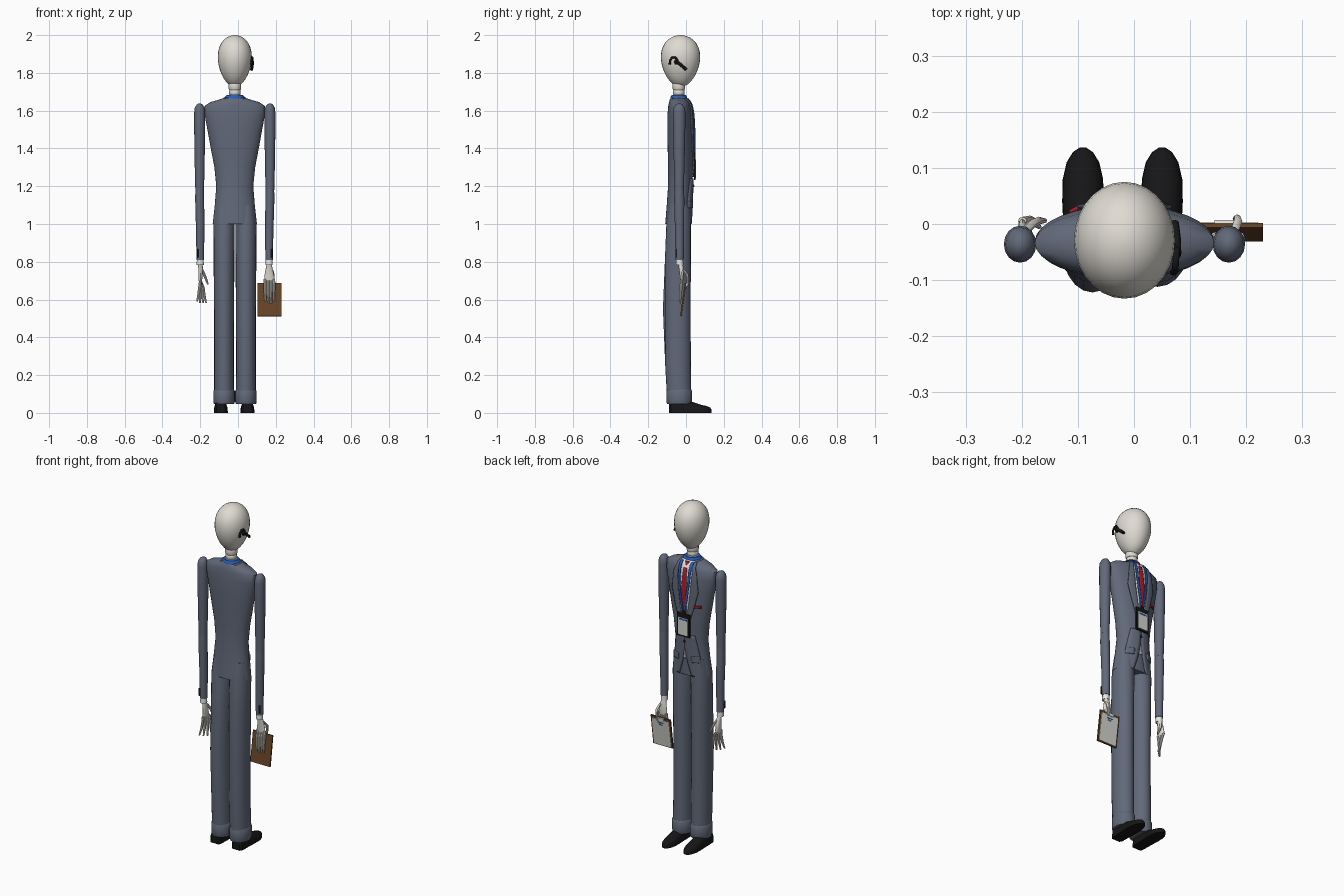
import bpy, bmesh, math
from mathutils import Vector, Matrix

if "Cube" in bpy.data.objects:
    bpy.data.objects.remove(bpy.data.objects["Cube"])

def material(name, r, g, b):
    m = bpy.data.materials.new(name)
    m.diffuse_color = (r, g, b, 1)
    m.use_nodes = True
    m.node_tree.nodes["Principled BSDF"].inputs["Base Color"].default_value = m.diffuse_color
    return m

SUIT = material("suit_grey", 0.12, 0.14, 0.19)
BONE = material("pale_bone", 0.74, 0.71, 0.65)
BLACK = material("black", 0.008, 0.008, 0.009)
BROWN = material("board_brown", 0.14, 0.058, 0.02)
BLUE = material("lanyard_blue", 0.02, 0.11, 0.52)
RED = material("tie_red", 0.42, 0.012, 0.02)
WHITE = material("shirt_white", 0.82, 0.82, 0.82)
PAPER = material("paper", 0.66, 0.66, 0.62)
CX = -0.017

def finish(name, bm, mat, smooth=True):
    bmesh.ops.recalc_face_normals(bm, faces=bm.faces)
    me = bpy.data.meshes.new(name)
    bm.to_mesh(me)
    bm.free()
    me.materials.append(mat)
    ob = bpy.data.objects.new(name, me)
    bpy.context.collection.objects.link(ob)
    if smooth:
        bpy.ops.object.select_all(action='DESELECT')
        ob.select_set(True)
        bpy.context.view_layer.objects.active = ob
        bpy.ops.object.shade_smooth_by_angle(angle=math.radians(40))
    return ob

def skin(name, rings, mat):
    """Join closed rings of points and cap both ends."""
    bm = bmesh.new()
    vs = [[bm.verts.new(p) for p in r] for r in rings]
    n = len(vs[0])
    for a, b in zip(vs, vs[1:]):
        for i in range(n):
            bm.faces.new((a[i], a[(i + 1) % n], b[(i + 1) % n], b[i]))
    bm.faces.new(vs[0])
    bm.faces.new(vs[-1])
    return finish(name, bm, mat)

def loft(name, sections, mat, n=16):
    """Horizontal ellipses: (x, y, z, rx, ry)."""
    return skin(name, [[(x + rx * math.cos(2 * math.pi * i / n),
                         y + ry * math.sin(2 * math.pi * i / n), z) for i in range(n)]
                       for x, y, z, rx, ry in sections], mat)

def box(name, centre, size, mat, rot=None, local=(0, 0, 0)):
    bm = bmesh.new()
    bmesh.ops.create_cube(bm, size=1)
    m = Matrix.Translation(centre) @ (rot or Matrix()) @ Matrix.Translation(local) @ Matrix.Diagonal((*size, 1))
    bmesh.ops.transform(bm, matrix=m, verts=bm.verts)
    return finish(name, bm, mat, False)

def wire(name, pts, radius, mat):
    cu = bpy.data.curves.new(name, 'CURVE')
    cu.dimensions = '3D'
    cu.bevel_depth, cu.bevel_resolution, cu.use_fill_caps = radius, 2, True
    sp = cu.splines.new('POLY')
    sp.points.add(len(pts) - 1)
    for p, q in zip(sp.points, pts):
        p.co = (*q, 1)
    cu.materials.append(mat)
    ob = bpy.data.objects.new(name, cu)
    bpy.context.collection.objects.link(ob)

# Head: egg, wider at the top
head = []
for i in range(17):
    t = math.pi * (0.02 + 0.96 * i / 16)
    c, s = math.cos(t), math.sin(t)
    k = s * (1 - 0.13 * c) * 0.99
    head.append((CX, -0.029, 1.863 - 0.137 * c, 0.09 * k * (1 + 0.0), 0.104 * k))
head = [(x, y, z, rx * (0.97 + 0.25 * (z - 1.75)), ry * (0.97 + 0.25 * (z - 1.75))) for x, y, z, rx, ry in head]
loft("head", head, BONE, 28)

# Neck rings
for z0, z1, r in ((1.64, 1.685, 0.034), (1.685, 1.71, 0.031), (1.71, 1.75, 0.033)):
    loft("neck_ring", [(CX, -0.038, z0, r - .003, r - .003), (CX, -0.038, z0 + .006, r, r),
                       (CX, -0.038, z1 - .006, r, r), (CX, -0.038, z1, r - .003, r - .003)], BONE)

# Jacket body: (z, half width, front y, back y)
BODY = [(1.0, .117, .028, -.110), (1.1, .106, .030, -.102), (1.2, .098, .033, -.095),
        (1.3, .108, .036, -.095), (1.4, .127, .038, -.097), (1.5, .145, .038, -.099),
        (1.58, .160, .034, -.098), (1.625, .160, .026, -.094), (1.645, .130, .018, -.090),
        (1.658, .085, .008, -.086), (1.668, .056, .002, -.080)]
loft("jacket_body", [(CX, (f + b) / 2, z, w, (f - b) / 2) for z, w, f, b in BODY], SUIT, 32)

def front_y(x, z):
    z = min(max(z, BODY[0][0]), BODY[-1][0])
    for a, b in zip(BODY, BODY[1:]):
        if z <= b[0]:
            t = (z - a[0]) / (b[0] - a[0])
            w, f, k = [a[j] + t * (b[j] - a[j]) for j in (1, 2, 3)]
            return (f + k) / 2 + (f - k) / 2 * math.sqrt(max(0, 1 - (x / w) ** 2))

def drape(name, rows, lift, mat, side=1, thick=0.007):
    """Panel hung on the chest; rows of (z, inner x, outer x) from the centre line."""
    bm = bmesh.new()
    grid = []
    for (z0, a0, b0), (z1, a1, b1) in zip(rows, rows[1:]):
        for k in range(7):
            t = k / 6
            z, a, b = z0 + (z1 - z0) * t, a0 + (a1 - a0) * t, b0 + (b1 - b0) * t
            xs = [a + (b - a) * j / 4 for j in range(5)]
            grid.append([bm.verts.new((CX + side * x, front_y(x, z) + lift, z)) for x in xs])
    for r, s in zip(grid, grid[1:]):
        for j in range(4):
            bm.faces.new((r[j], r[j + 1], s[j + 1], s[j]))
    bmesh.ops.remove_doubles(bm, verts=bm.verts, dist=1e-5)
    ob = finish(name, bm, mat)
    mod = ob.modifiers.new("thickness", 'SOLIDIFY')
    mod.thickness, mod.offset = thick, 0

# Shirt, tie and the gap under the button
drape("shirt_front", [(1.666, -.042, .042), (1.56, -.046, .046), (1.45, -.034, .034), (1.26, -.004, .004)], .001, WHITE)
drape("tie_blade", [(1.63, -.010, .010), (1.5, -.017, .017), (1.36, -.014, .014), (1.27, -.003, .003)], .005, RED)
loft("tie_knot", [(CX, .014, 1.625, .009, .01), (CX, .010, 1.645, .015, .013), (CX, .003, 1.664, .016, .012)], RED, 10)
drape("shirt_gap", [(1.15, -.001, .001), (1.10, -.008, .008)], .003, WHITE)

for s, label in ((-1, "left"), (1, "right")):
    # Lapels, lower jacket fronts, pocket flaps and lanyard straps
    drape(label + "_lapel", [(1.664, .040, .052), (1.60, .046, .074), (1.50, .040, .084), (1.40, .026, .058), (1.25, .002, .010)], .005, SUIT, s)
    drape(label + "_jacket_front", [(1.24, 0, .06), (1.16, .001, .075), (1.08, .016, .088), (1.0, .04, .09)], .003, SUIT, s)
    drape(label + "_pocket_flap", [(1.12, .040, .085), (1.085, .042, .088)], .008, SUIT, s)
    drape(label + "_lanyard_strap", [(1.664, .026, .042), (1.56, .024, .038), (1.46, .013, .026), (1.37, .0, .009)], .010, BLUE, s, .004)
drape("pocket_square", [(1.425, .062, .098), (1.412, .062, .098)], .006, RED, -1)
loft("jacket_button", [(CX, .037, 1.195, .004, .004), (CX, .039, 1.20, .007, .006), (CX, .037, 1.21, .004, .004)], BLACK, 10)

# Collars around the neck
loft("lanyard_neck_band", [(CX, -.038, 1.655, .056, .046), (CX, -.038, 1.672, .053, .044), (CX, -.038, 1.682, .043, .038)], BLUE, 20)
for s in (-1, 1):
    wire("jacket_collar", [(CX + s * .053 * math.sin(a), -.04 - .045 * math.cos(a), 1.663)
                           for a in [0.9 + 1.5 * i / 8 for i in range(9)]], .008, SUIT)

# Badge
box("badge_frame", (CX, .046, 1.30), (.082, .008, .135), BLACK)
box("badge_card", (CX, .0505, 1.292), (.062, .004, .100), PAPER)
box("badge_stripe", (CX, .053, 1.333), (.050, .002, .008), BLUE)
box("badge_clip", (CX, .046, 1.375), (.022, .008, .022), BLACK)

# Arms with shirt cuffs
for ax, label in ((-.203, "left"), (.169, "right")):
    s = 1 if ax > 0 else -1
    wx = ax + (.003 if s < 0 else -.004)
    y = -.036
    loft(label + "_upper_sleeve", [(ax, y, 1.18, .023, .024), (ax, y, 1.3, .026, .028), (ax, y, 1.5, .029, .032),
         (ax, y, 1.59, .029, .033), (ax, y, 1.615, .026, .030), (ax, y, 1.632, .016, .019), (ax, y, 1.638, .005, .006)], SUIT)
    loft(label + "_lower_sleeve", [(wx, -.034, .81, .020, .022), (wx, -.034, .95, .022, .024),
         (ax, y, 1.14, .024, .027), (ax, y, 1.19, .022, .024)], SUIT)
    loft(label + "_shirt_cuff", [(wx, -.034, .782, .019, .020), (wx, -.034, .815, .018, .019)], WHITE)
    box(label + "_cuff_buttons", (wx + s * .012, -.053, .846), (.010, .006, .045), BLACK)

def finger(name, pts, r=.007):
    loft(name, [(x, y, z, r * k, r * k) for (x, y, z), k in zip(pts, (1.1, 1.15, 1, .6))], BONE, 8)

# Relaxed left hand
loft("left_palm", [(-.199, -.03, .79, .012, .013), (-.198, -.022, .755, .012, .019), (-.199, -.018, .71, .010, .027), (-.2, -.018, .69, .007, .026)], BONE, 12)
for i in range(4):
    y = -.040 + .015 * i
    tip = -.217 + .016 * i
    finger("left_finger", [(-.199, y, .70), (-.203 + .006 * i, y + .002, .665), (-.209 + .010 * i, y - .002, .625), (tip, y - .010, .583 + .006 * (i == 0))])
finger("left_thumb", [(-.194, -.012, .765), (-.182, 0, .74), (-.170, .006, .71), (-.159, .006, .68)])

# Gripping right hand
loft("right_palm", [(.165, -.03, .79, .013, .013), (.165, -.024, .76, .019, .013), (.166, -.022, .72, .027, .010), (.166, -.022, .70, .025, .008)], BONE, 12)
for i in range(4):
    x = .144 + .015 * i
    finger("right_finger", [(x, -.022, .71), (x - .002 + .001 * i, -.026, .67), (x, -.030, .625), (x + .001, -.031, .575 + .008 * abs(i - 1.5))])
finger("right_thumb", [(.178, -.015, .76), (.185, .004, .735), (.184, .010, .705), (.180, .009, .67)])

# Clipboard, leaning forward at the top
tilt = Matrix.Rotation(-.14, 4, 'X')
board = Vector((.166, -.015, .60))
box("clipboard", board, (.128, .008, .178), BROWN, tilt)
box("clipboard_paper", board, (.112, .003, .160), PAPER, tilt, (0, .0055, -.004))
box("clipboard_clip", board, (.045, .006, .016), WHITE, tilt, (0, .007, .080))
for i in range(2):
    box("paper_heading", board, (.04 - .02 * i, .002, .006), BLUE, tilt, (0, .0075, .058 - .012 * i))

# Trousers, turn-ups and shoes
for lx, back, label in ((-.074, -.122, "left"), (.042, -.112, "right")):
    secs = [(.07, .053, .028, -.100), (.25, .052, .026, -.110), (.55, .053, .024, back),
            (.8, .055, .026, -.112), (1.0, .056, .026, -.104), (1.10, .045, .022, -.09)]
    loft(label + "_trouser_leg", [(lx, (f + b) / 2, z, w, (f - b) / 2) for z, w, f, b in secs], SUIT, 20)
    loft(label + "_turn_up", [(lx, -.036, .046, .053, .063), (lx, -.036, .058, .057, .068),
                              (lx, -.036, .115, .057, .068), (lx, -.036, .124, .052, .063)], SUIT, 20)
    sx = -.091 if lx < 0 else .050
    rings = []
    for y, w, h in ((-.09, .024, .05), (-.08, .033, .065), (-.04, .034, .07), (0, .035, .064), (.04, .037, .05),
                    (.08, .036, .037), (.11, .029, .03), (.128, .018, .022), (.136, .006, .012)):
        arc = [(sx + w * math.cos(math.pi * i / 10), y, .006 + h * math.sin(math.pi * i / 10) ** .7) for i in range(11)]
        rings.append(arc + [(sx - w, y, 0), (sx + w, y, 0)])
    skin(label + "_shoe", rings, BLACK)

# Earpiece: hook, bar and bud on the side of the head
wire("ear_hook", [(.070, -.086, 1.845), (.073, -.084, 1.868), (.074, -.072, 1.882), (.075, -.056, 1.882), (.076, -.046, 1.868)], .006, BLACK)
wire("ear_bar", [(.076, -.054, 1.862), (.076, -.03, 1.845), (.072, .002, 1.817)], .008, BLACK)
loft("ear_bud", [(.072, -.05, 1.845, .006, .008), (.074, -.05, 1.858, .011, .014), (.072, -.05, 1.872, .006, .008)], BLACK, 10)
